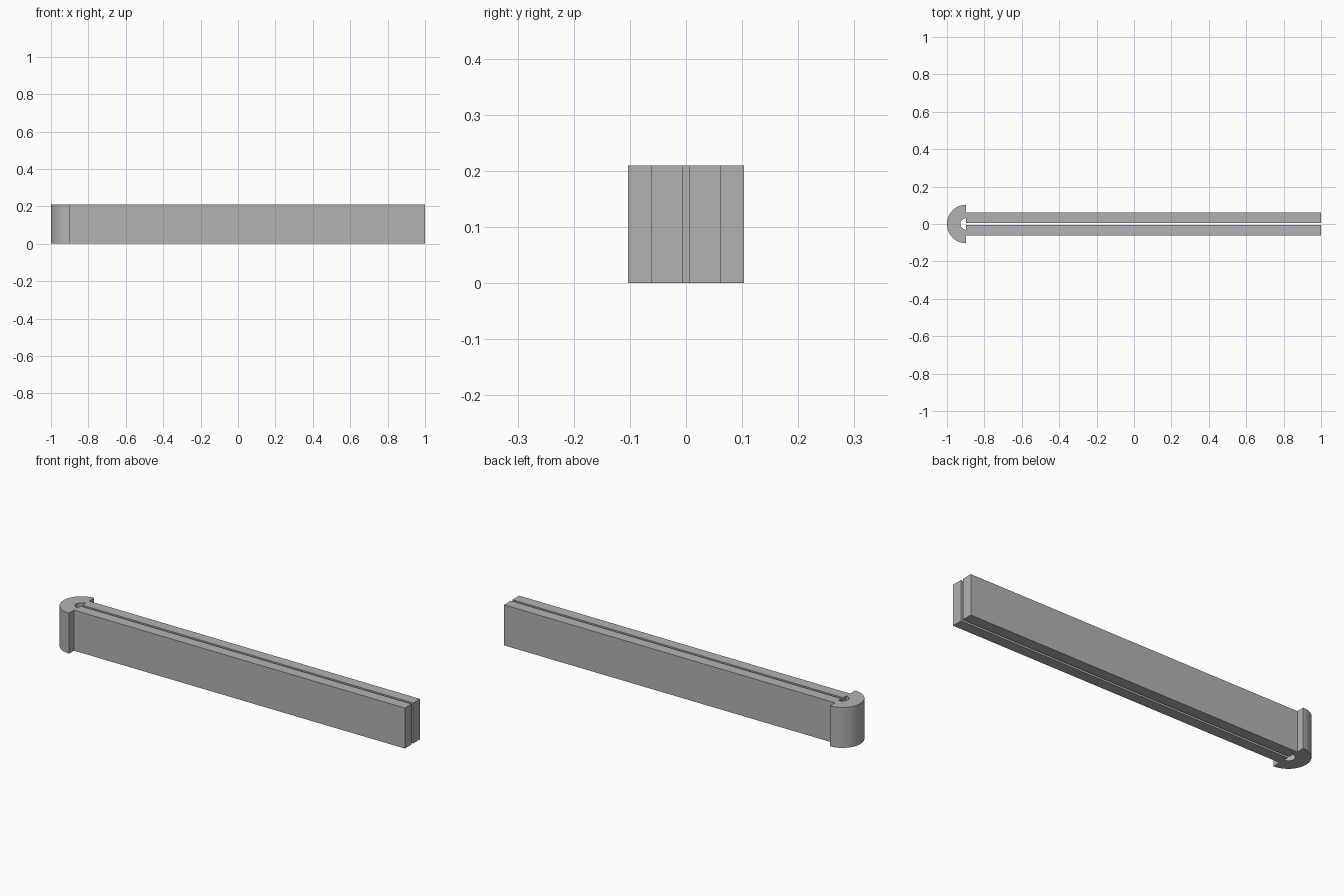
import bpy
import bmesh
from math import cos, sin, pi, radians

cube = bpy.data.objects.get("Cube")
if cube:
    bpy.data.objects.remove(cube, do_unlink=True)

HEIGHT = 0.21
HEAD_R, HOLE_R = 0.103, 0.031
ARM_OUT, ARM_IN = 0.062, 0.0065
HEAD_X = HEAD_R - 1      # flat side of the rounded head
TIP_X = 1.0

grey = bpy.data.materials.new("grey")
grey.use_nodes = True
colour = (0.45, 0.45, 0.45, 1)
grey.diffuse_color = colour
grey.node_tree.nodes["Principled BSDF"].inputs["Base Color"].default_value = colour


def arc(radius, steps):
    """Half circle bulging to -x, from +y round to -y."""
    return [(HEAD_X + radius * cos(pi / 2 + pi * i / steps),
             radius * sin(pi / 2 + pi * i / steps)) for i in range(steps + 1)]


# Outline: round the head, along one arm, back round the hole, along the other
def arm(side):
    return [(HEAD_X, side * ARM_OUT), (TIP_X, side * ARM_OUT),
            (TIP_X, side * ARM_IN), (HEAD_X, side * ARM_IN)]


outline = arc(HEAD_R, 48) + arm(-1) + arc(HOLE_R, 32)[::-1] + arm(1)[::-1]

# Extrude the outline into a solid clip
bm = bmesh.new()
base = bm.faces.new([bm.verts.new((x, y, 0)) for x, y in outline])
top = bmesh.ops.extrude_face_region(bm, geom=[base], use_keep_orig=True)["geom"]
bmesh.ops.translate(bm, vec=(0, 0, HEIGHT),
                    verts=[v for v in top if isinstance(v, bmesh.types.BMVert)])
bmesh.ops.triangulate(bm, faces=[f for f in bm.faces if len(f.verts) > 4])
bmesh.ops.recalc_face_normals(bm, faces=bm.faces)

mesh = bpy.data.meshes.new("clip_body")
bm.to_mesh(mesh)
bm.free()
mesh.materials.append(grey)
clip = bpy.data.objects.new("clip_body", mesh)
bpy.context.collection.objects.link(clip)

# Smooth the round head, keep the corners sharp
bpy.context.view_layer.objects.active = clip
clip.select_set(True)
bpy.ops.object.shade_smooth_by_angle(angle=radians(30))
